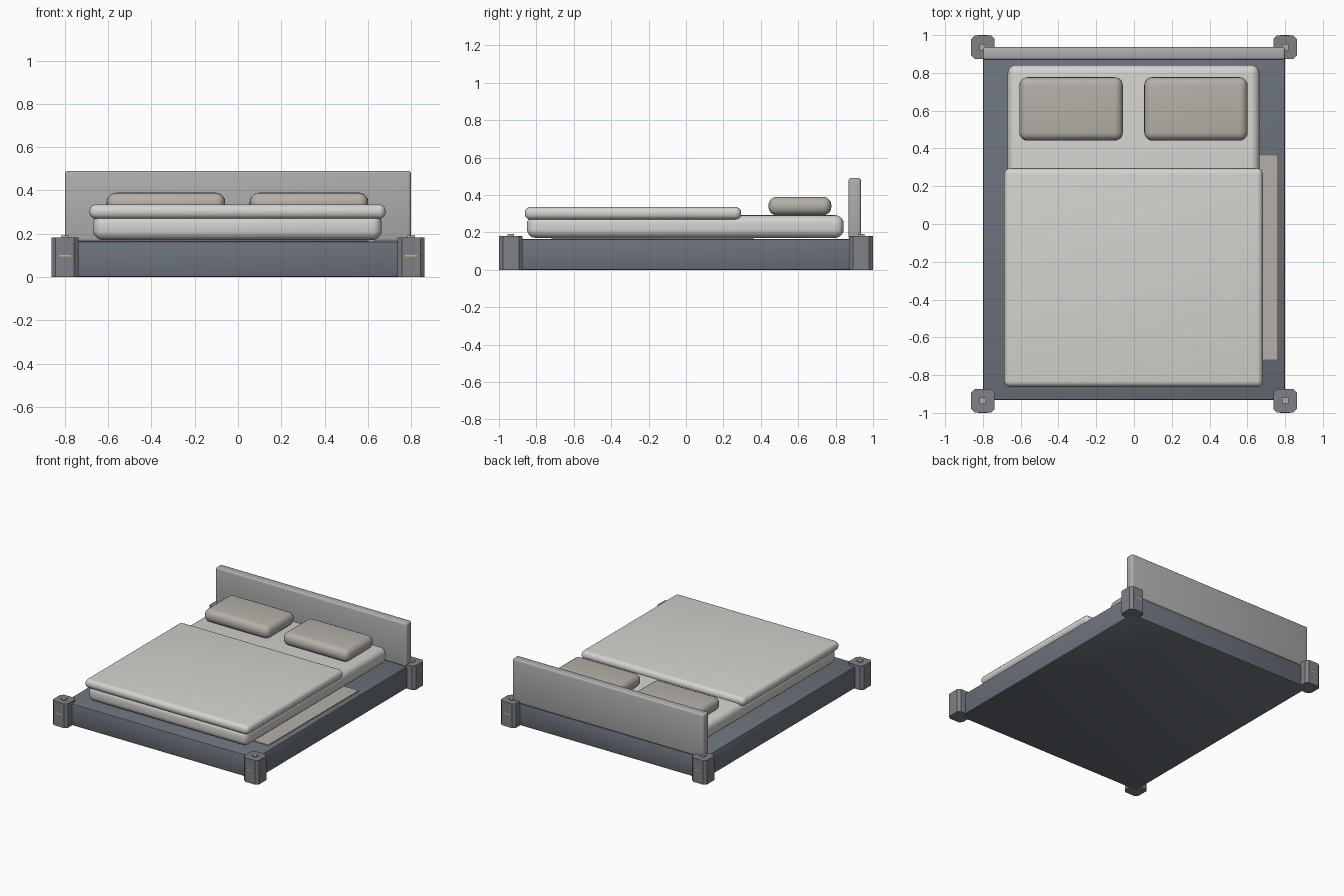
import bpy, bmesh, math

if "Cube" in bpy.data.objects:
    bpy.data.objects.remove(bpy.data.objects["Cube"])


def material(name, rgb):
    m = bpy.data.materials.new(name)
    m.diffuse_color = (*rgb, 1)
    m.use_nodes = True
    m.node_tree.nodes["Principled BSDF"].inputs["Base Color"].default_value = m.diffuse_color
    return m


SLATE = material("slate", (0.15, 0.17, 0.20))
POST = material("post_grey", (0.21, 0.22, 0.24))
PANEL = material("panel_grey", (0.42, 0.42, 0.42))
LINEN = material("linen", (0.66, 0.65, 0.62))
TAUPE = material("taupe", (0.46, 0.43, 0.39))
BRASS = material("brass", (0.75, 0.48, 0.12))


def box(name, lo, hi, mat, radius=0.0, segments=1, upright_only=False):
    """Box between two corners, optionally with rounded edges."""
    bm = bmesh.new()
    bmesh.ops.create_cube(bm, size=1)
    for v in bm.verts:
        v.co = [(a + b) / 2 + c * (b - a) for a, b, c in zip(lo, hi, v.co)]
    if radius:
        edges = [e for e in bm.edges if not upright_only
                 or abs(e.verts[0].co.z - e.verts[1].co.z) > 1e-5]
        bmesh.ops.bevel(bm, geom=edges, offset=radius, segments=segments,
                        profile=0.5, affect='EDGES', clamp_overlap=True)
    bmesh.ops.recalc_face_normals(bm, faces=bm.faces)
    me = bpy.data.meshes.new(name)
    bm.to_mesh(me)
    bm.free()
    me.materials.append(mat)
    ob = bpy.data.objects.new(name, me)
    bpy.context.collection.objects.link(ob)
    if segments > 1:
        bpy.ops.object.select_all(action='DESELECT')
        bpy.context.view_layer.objects.active = ob
        ob.select_set(True)
        bpy.ops.object.shade_smooth_by_angle(angle=math.radians(35))
    return ob


# Platform and headboard
box("platform", (-0.80, -0.932, 0), (0.80, 0.932, 0.164), SLATE, 0.008, 2)
box("headboard", (-0.80, 0.869, 0.163), (0.80, 0.936, 0.491), PANEL, 0.014, 3)

# Corner posts with a top peg and a brass inlay on the outer end
for sx, side in ((-1, "left"), (1, "right")):
    for sy, end in ((-1, "front"), (1, "back")):
        x, y = sx * 0.80, sy * 0.9365
        tag = f"{end}_{side}"
        box(f"post_{tag}", (x - 0.0625, y - 0.0625, 0), (x + 0.0625, y + 0.0625, 0.182),
            POST, 0.02, 1, True)
        box(f"peg_{tag}", (x - 0.017, y - 0.017, 0.17), (x + 0.017, y + 0.017, 0.191), PANEL)
        fy = sy * 0.9985
        box(f"inlay_{tag}", (x - 0.027, fy - 0.0015, 0.094), (x + 0.027, fy + 0.0015, 0.102), BRASS)

# Bedding
box("mattress", (-0.669, -0.85, 0.171), (0.664, 0.843, 0.292), LINEN, 0.045, 5)
box("duvet", (-0.687, -0.862, 0.269), (0.682, 0.295, 0.336), LINEN, 0.031, 5)
for cx, side in ((-0.333, "left"), (0.328, "right")):
    box(f"pillow_{side}", (cx - 0.274, 0.441, 0.292), (cx + 0.274, 0.777, 0.390), TAUPE, 0.044, 5)

# Thin runner showing along the right side
box("side_runner", (0.60, -0.718, 0.160), (0.757, 0.362, 0.170), TAUPE)
